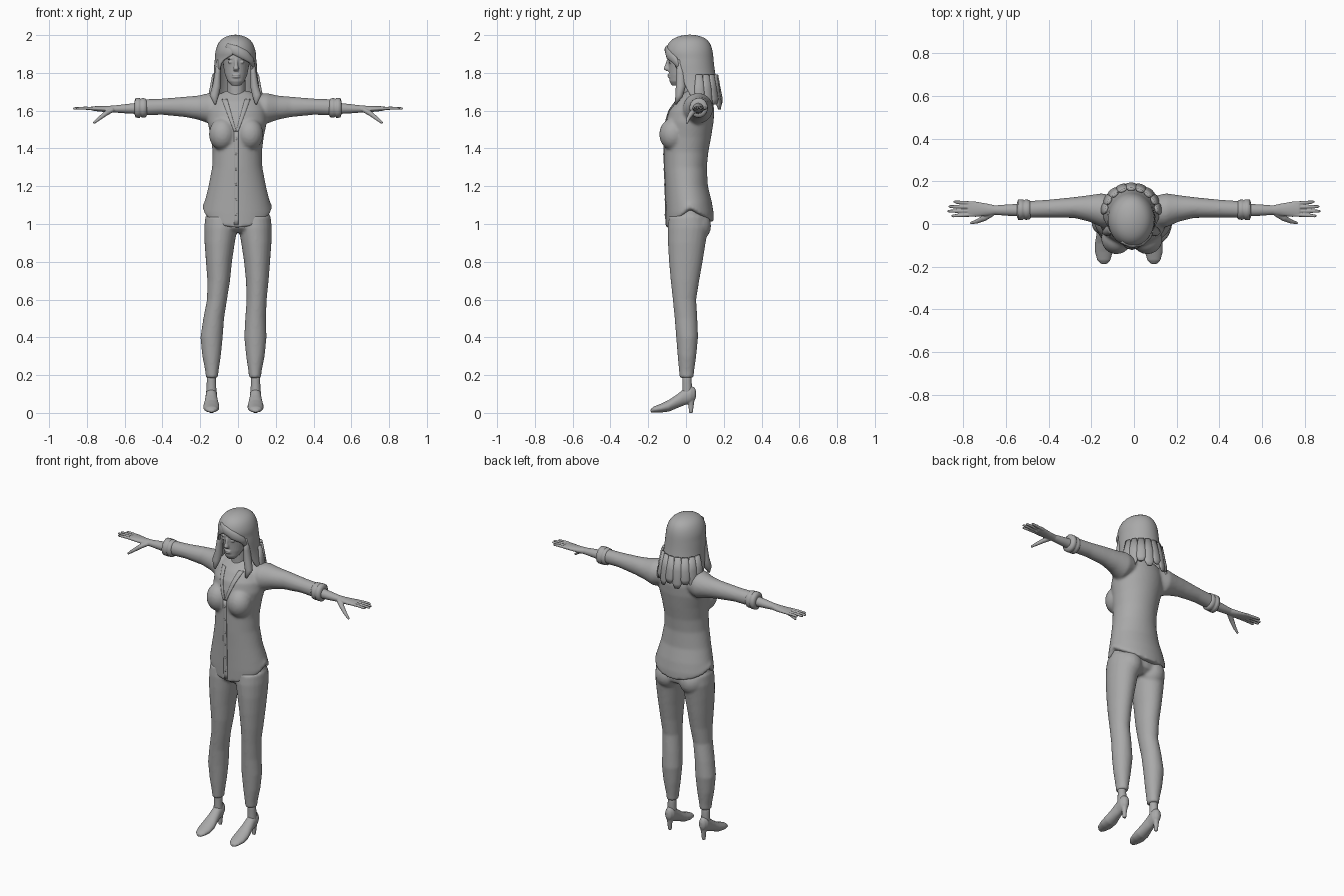
import bpy
import bmesh
import math
from mathutils import Vector
from mathutils.bvhtree import BVHTree

cube = bpy.data.objects.get("Cube")
if cube:
    bpy.data.objects.remove(cube, do_unlink=True)

X, Y, Z = Vector((1, 0, 0)), Vector((0, 1, 0)), Vector((0, 0, 1))
CENTRE = -0.01

grey = bpy.data.materials.new("plain_grey")
grey.use_nodes = True
grey.diffuse_color = (0.4, 0.4, 0.4, 1)
grey.node_tree.nodes["Principled BSDF"].inputs["Base Color"].default_value = grey.diffuse_color


def loft(bm, rings, axis=None, ref=Y, side=1, segments=24):
    """Skin elliptical rings (x, y, z, radius along ref, other radius) and cap both ends."""
    centres = [Vector(r[:3]) for r in rings]
    loops = []
    for i, ring in enumerate(rings):
        ahead = centres[min(i + 1, len(rings) - 1)]
        behind = centres[max(i - 1, 0)]
        t = axis or (ahead - behind).normalized()
        v = (ref - t * ref.dot(t)).normalized()
        u = v.cross(t)
        loop = []
        for k in range(segments):
            angle = math.tau * k / segments
            p = centres[i] + v * ring[3] * math.sin(angle) + u * ring[4] * math.cos(angle)
            loop.append(bm.verts.new((p.x * side, p.y, p.z)))
        loops.append(loop)
    for low, high in zip(loops, loops[1:]):
        for k in range(segments):
            n = (k + 1) % segments
            bm.faces.new((low[k], low[n], high[n], high[k]))
    for loop, c in ((loops[0], centres[0]), (loops[-1], centres[-1])):
        tip = bm.verts.new((c.x * side, c.y, c.z))
        for k in range(segments):
            bm.faces.new((loop[k], loop[(k + 1) % segments], tip))
    return loops


def section(z, half, front, back, x=0.0):
    """Horizontal ring from its half width and its front and back limits."""
    return (x, (front + back) / 2, z, (back - front) / 2, half)


def ball(bm, place, radii):
    made = bmesh.ops.create_uvsphere(bm, u_segments=20, v_segments=12, radius=1)["verts"]
    for v in made:
        v.co = Vector(place) + Vector([a * b for a, b in zip(v.co, radii)])


def finish(name, bm, voxel=0, relax=4, subdivide=0, thickness=0, offset=0):
    bmesh.ops.recalc_face_normals(bm, faces=bm.faces)
    mesh = bpy.data.meshes.new(name)
    bm.to_mesh(mesh)
    bm.free()
    mesh.shade_smooth()
    mesh.materials.append(grey)
    obj = bpy.data.objects.new(name, mesh)
    bpy.context.collection.objects.link(obj)
    if thickness:
        mod = obj.modifiers.new("Thickness", "SOLIDIFY")
        mod.thickness, mod.offset = thickness, offset
    if voxel:
        mod = obj.modifiers.new("Blend", "REMESH")
        mod.mode, mod.voxel_size, mod.use_smooth_shade = "VOXEL", voxel, True
        mod = obj.modifiers.new("Relax", "SMOOTH")
        mod.factor, mod.iterations = 0.5, relax
    if subdivide:
        obj.modifiers.new("Round", "SUBSURF").levels = subdivide
        obj.modifiers["Round"].render_levels = subdivide
    return obj


# Shirt: torso with curved hem, bust and sleeves blended together
bm = bmesh.new()
torso = [(1.0, .182, -.105, .148), (1.06, .184, -.107, .146), (1.12, .172, -.108, .136),
         (1.2, .152, -.11, .116), (1.3, .133, -.114, .11), (1.38, .13, -.115, .118),
         (1.46, .14, -.115, .133), (1.54, .157, -.108, .146), (1.6, .155, -.092, .15),
         (1.65, .135, -.058, .142), (1.685, .1, -.02, .115), (1.705, .06, 0, .09)]
loops = loft(bm, [section(*r, x=-.004) for r in torso], axis=Z, segments=48)
for k, v in enumerate(loops[0]):
    s = math.sin(math.tau * k / 48)
    v.co.z = 1.085 - (0.07 * s if s > 0 else -0.105 * s)
for k, v in enumerate(loops[1]):
    v.co.z = max(v.co.z, loops[0][k].co.z + 0.015)
for side in (1, -1):
    ball(bm, (side * .072 + CENTRE, -.068, 1.475), (.072, .074, .085))
    loft(bm, [(.07, .055, 1.62, .07, .062), (.15, .064, 1.612, .08, .082),
              (.21, .073, 1.616, .062, .064), (.28, .077, 1.62, .049, .054),
              (.4, .072, 1.621, .042, .043), (.52, .067, 1.617, .039, .043)],
         axis=X, side=side)
shirt = finish("shirt", bm, voxel=.008, relax=6)

# Thin plates that follow the shirt front
bpy.context.view_layer.update()
skin = BVHTree.FromObject(shirt, bpy.context.evaluated_depsgraph_get())


def on_shirt(x, z):
    hit = skin.ray_cast(Vector((x, -1, z)), Y)[0]
    return hit if hit else Vector((x, -.1, z))


def plate(name, low, high, rows=16, columns=3):
    """Strip between two (z, left x, right x) ends, laid on the shirt."""
    bm = bmesh.new()
    grid = []
    for i in range(rows + 1):
        z, a, b = [p + (q - p) * i / rows for p, q in zip(low, high)]
        xs = [a + (b - a) * k / columns for k in range(columns + 1)]
        grid.append([bm.verts.new(on_shirt(x, z) - Y * .001) for x in xs])
    for r, s in zip(grid, grid[1:]):
        for k in range(columns):
            bm.faces.new((r[k], r[k + 1], s[k + 1], s[k]))
    return finish(name, bm, thickness=.006)


plate("button_placket", (.995, CENTRE - .012, CENTRE + .012),
      (1.49, CENTRE - .012, CENTRE + .012))
for side, word in ((1, "left"), (-1, "right")):
    plate(word + "_lapel", (1.49, CENTRE, CENTRE + side * .012),
          (1.66, CENTRE + side * .046, CENTRE + side * .075))
bm = bmesh.new()
for i in range(6):
    ball(bm, on_shirt(CENTRE, 1.05 + i * .08) - Y * .004, (.006, .003, .006))
finish("shirt_buttons", bm)


# Trousers: pelvis, seat and legs blended together, with a slight sideways stance
def stance(z):
    t = min(max((.7 - z) / .3, 0), 1)
    return -.024 * t * t * (3 - 2 * t)


bm = bmesh.new()
pelvis = [(1.13, .145, -.085, .11), (1.05, .166, -.094, .125),
          (.98, .165, -.09, .118), (.955, .1, -.06, .08)]
loft(bm, [section(*r) for r in pelvis], axis=Z)
legs = [(1.04, .085, -.09, .11, .088), (.98, .088, -.097, .118, .091),
        (.9, .08, -.096, .104, .097), (.8, .069, -.09, .088, .101),
        (.7, .06, -.081, .07, .102), (.6, .053, -.07, .054, .105),
        (.5, .055, -.06, .06, .111), (.4, .059, -.052, .064, .116),
        (.3, .049, -.044, .054, .116), (.22, .035, -.037, .043, .114),
        (.185, .032, -.034, .04, .114)]
for side in (1, -1):
    ball(bm, (side * .083, .05, .99), (.076, .083, .085))
    rings = [section(z, h, f, b, side * x + stance(z)) for z, h, f, b, x in legs]
    loft(bm, rings, axis=Z)
finish("trousers", bm, voxel=.008)

for side, word in ((1, "left"), (-1, "right")):
    foot_x = side * .117 + stance(0)
    # Ankle
    bm = bmesh.new()
    loft(bm, [section(z, r, -r + y, r + y, foot_x) for z, r, y in
              ((.25, .026, .004), (.17, .024, .005), (.11, .027, .008), (.07, .022, .0))], axis=Z)
    finish(word + "_ankle", bm)
    # Heeled shoe: arched body and tapering heel
    bm = bmesh.new()
    shoe = [(-.187, .011, .014, .009), (-.17, .018, .031, .016), (-.13, .026, .042, .024),
            (-.09, .038, .042, .031), (-.05, .06, .035, .036), (-.01, .084, .03, .044),
            (.025, .098, .03, .046), (.046, .1, .02, .034), (.053, .1, .008, .016)]
    loft(bm, [(foot_x, *r) for r in shoe], axis=Y, ref=X)
    loft(bm, [section(z, r, y - r, y + r, foot_x) for z, r, y in
              ((0, .01, .026), (.006, .011, .026), (.04, .014, .027), (.1, .024, .026))], axis=Z)
    finish(word + "_shoe", bm, voxel=.004, relax=3)
    # Rolled cuff
    bm = bmesh.new()
    cuff = [(.482, .04), (.49, .05), (.508, .052), (.515, .046), (.52, .053), (.542, .052), (.548, .034)]
    loft(bm, [(x, .067, 1.615, r * .92, r) for x, r in cuff], axis=X, side=side)
    finish(word + "_cuff", bm)
    # Forearm, palm, thumb and four fingers
    bm = bmesh.new()
    arm = [(.53, .065, 1.612, .03, .03), (.6, .065, 1.61, .026, .024),
           (.65, .065, 1.609, .022, .019), (.69, .067, 1.608, .029, .017),
           (.74, .069, 1.61, .036, .014), (.775, .07, 1.612, .036, .011)]
    loft(bm, arm, axis=X, side=side)
    for i, tip in enumerate((.855, .873, .868, .845)):
        root, end = .043 + .018 * i, .038 + .022 * i
        loft(bm, [(.75, root, 1.611, .009, .009), (.81, (root + end) / 2, 1.613, .0085, .0085),
                  (tip - .008, end, 1.612, .007, .007), (tip, end, 1.611, .004, .004)],
             side=side, segments=12)
    loft(bm, [(.665, .05, 1.605, .015, .013), (.7, .028, 1.585, .014, .013),
              (.735, .012, 1.558, .01, .01), (.765, .004, 1.534, .006, .006)], side=side)
    finish(word + "_hand", bm, voxel=.0035, relax=2)

# Head with neck, nose, eyes, brows and lips
bm = bmesh.new()
head = [(1.733, .024, -.075, -.03), (1.755, .044, -.087, .0), (1.79, .059, -.09, .05),
        (1.83, .067, -.092, .09), (1.88, .072, -.097, .11), (1.93, .07, -.09, .11), (1.975, .04, -.05, .06)]
loft(bm, [section(*r, x=CENTRE) for r in head], axis=Z, segments=32)
neck = [(1.63, .065, -.03, .1), (1.69, .05, -.018, .09), (1.8, .048, -.02, .085)]
loft(bm, [section(*r, x=CENTRE) for r in neck], axis=Z)
nose = [(1.872, .008, -.1, -.08), (1.84, .01, -.111, -.08), (1.822, .015, -.119, -.08), (1.81, .012, -.106, -.08)]
loft(bm, [section(*r, x=CENTRE) for r in nose], axis=Z)
for z in (1.789, 1.779):
    ball(bm, (CENTRE, -.087, z), (.022, .011, .006))
for side in (1, -1):
    ball(bm, (CENTRE + side * .03, -.083, 1.857), (.015, .009, .007))
    ball(bm, (CENTRE + side * .032, -.085, 1.876), (.021, .01, .005))
finish("head", bm, voxel=.004, relax=2)

# Hair shell: rings open at the face by a growing angle
bm = bmesh.new()
shell = [(1.999, .03, -.02, .06, 0), (1.987, .066, -.062, .1, 0), (1.962, .091, -.093, .127, 0),
         (1.925, .105, -.107, .14, 0), (1.895, .11, -.109, .144, 3), (1.87, .112, -.107, .146, 40),
         (1.83, .114, -.103, .15, 50), (1.79, .116, -.098, .156, 60), (1.74, .122, -.09, .166, 68),
         (1.69, .132, -.08, .176, 74), (1.65, .136, -.065, .182, 84)]
grid = []
for z, half, front, back, opening in shell:
    start = math.radians(opening)
    row = []
    for k in range(41):
        u = start + (math.tau - 2 * start) * k / 40
        y = (front + back) / 2 - (back - front) / 2 * math.cos(u)
        row.append(bm.verts.new((-.013 + half * math.sin(u), y, z)))
    grid.append(row)
for r, s in zip(grid, grid[1:]):
    for k in range(40):
        bm.faces.new((r[k], r[k + 1], s[k + 1], s[k]))
crown = bm.verts.new((-.013, .02, 2.003))
for k in range(40):
    bm.faces.new((grid[0][k], grid[0][k + 1], crown))
bmesh.ops.remove_doubles(bm, verts=bm.verts, dist=.0005)
finish("hair", bm, thickness=.016, offset=-1, subdivide=1)

# Swept fringe, front locks and layered back locks
bm = bmesh.new()
loft(bm, [(-.06, -.08, 1.945, .012, .008), (-.015, -.1, 1.92, .026, .013),
          (.035, -.091, 1.895, .026, .013), (.07, -.06, 1.868, .02, .011), (.086, -.03, 1.82, .008, .006)], ref=Z)
for side in (1, -1):
    loft(bm, [(x * side - .013, y, z, a, b) for x, y, z, a, b in
              ((.088, -.035, 1.87, .012, .01), (.094, -.028, 1.8, .022, .016), (.1, -.028, 1.73, .026, .022),
               (.113, -.036, 1.68, .02, .024), (.108, -.056, 1.635, .005, .005))])
for i in range(9):
    u = math.radians(100 + 20 * i)
    out = Vector((math.sin(u), -math.cos(u), 0))
    drop = .025 * (i % 2)
    path = [(1.79, .9, .008, .018), (1.71, .98, .012, .028),
            (1.66 - drop, 1.06, .012, .028), (1.632 - drop, 1.08, .006, .014)]
    loft(bm, [(-.013 + .13 * k * out.x, .05 + .125 * k * out.y, z, a, b) for z, k, a, b in path],
         ref=out, segments=12)
finish("hair_locks", bm)
